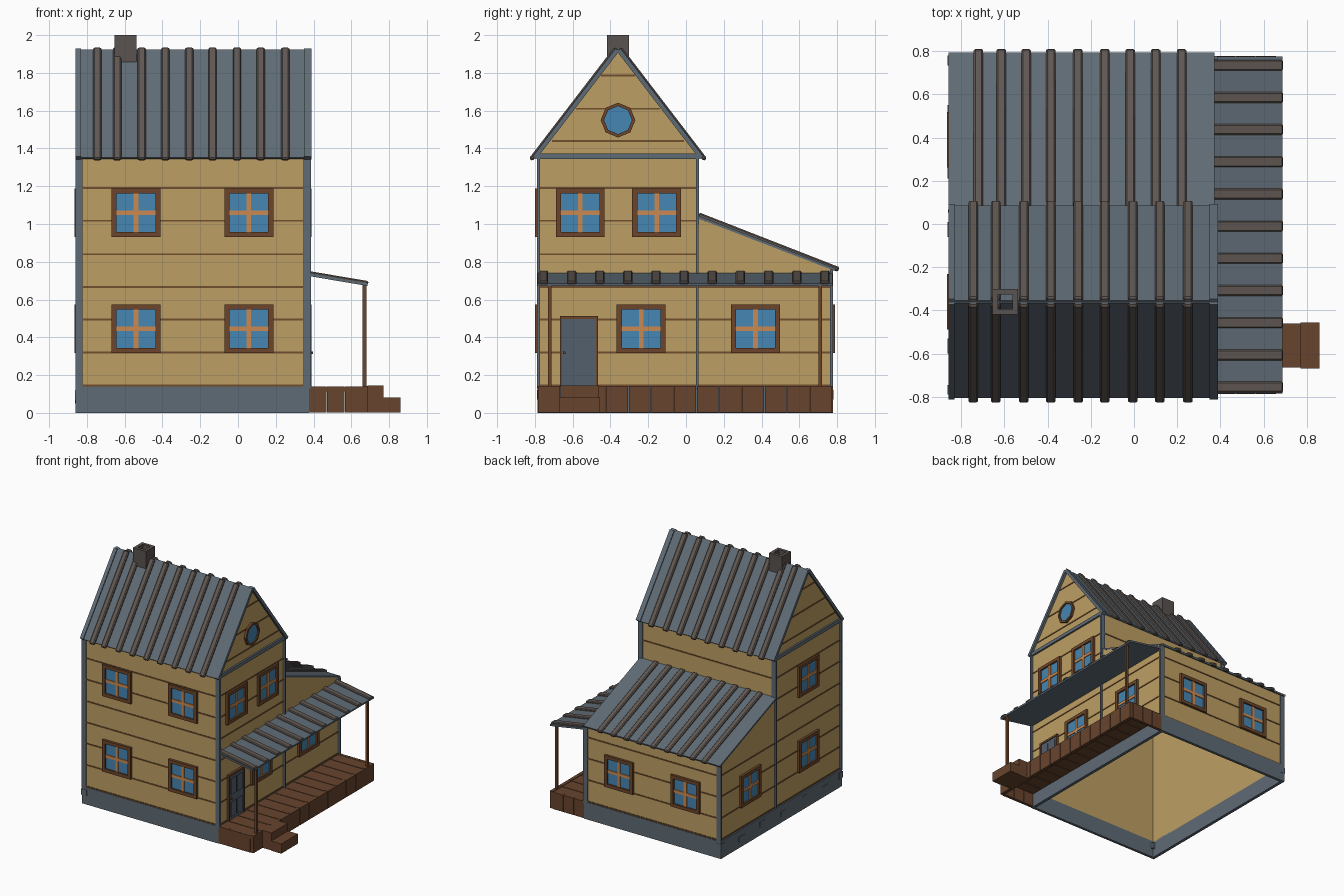
import bpy, bmesh, math
from mathutils import Vector

if "Cube" in bpy.data.objects:
    bpy.data.objects.remove(bpy.data.objects["Cube"])


def mat(name, r, g, b):
    m = bpy.data.materials.new(name)
    lin = [((c / 255 + 0.055) / 1.055) ** 2.4 for c in (r, g, b)]
    m.diffuse_color = (*lin, 1)
    m.use_nodes = True
    m.node_tree.nodes["Principled BSDF"].inputs["Base Color"].default_value = m.diffuse_color
    return m


SIDING = mat("tan siding", 190, 159, 99)
SLATE = mat("slate grey", 95, 107, 117)
RIB = mat("rib grey brown", 96, 87, 82)
GROOVE = mat("groove brown", 112, 78, 46)
FRAME = mat("frame brown", 108, 69, 42)
DECK = mat("deck brown", 104, 68, 46)
GLASS = mat("window blue", 70, 134, 178)
MUNTIN = mat("muntin orange", 202, 138, 82)
CHIM = mat("chimney grey", 90, 83, 80)
DOOR = mat("door grey", 84, 96, 108)


class Part:
    """Collects prisms into one object."""
    def __init__(self, name, material):
        self.name, self.material, self.bm = name, material, bmesh.new()

    def prism(self, pts, axis, lo, hi):
        # pts are (y,z) for axis x, (x,z) for axis y
        def co(p, t):
            return (t, p[0], p[1]) if axis == 'x' else (p[0], t, p[1])
        a = [self.bm.verts.new(co(p, lo)) for p in pts]
        b = [self.bm.verts.new(co(p, hi)) for p in pts]
        self.bm.faces.new(a)
        self.bm.faces.new(b[::-1])
        for i in range(len(pts)):
            j = (i + 1) % len(pts)
            self.bm.faces.new((a[i], b[i], b[j], a[j]))
        return self

    def box(self, x0, x1, y0, y1, z0, z1):
        return self.prism([(y0, z0), (y1, z0), (y1, z1), (y0, z1)], 'x', x0, x1)

    def slab(self, p, q, t0, t1, axis, lo, hi):
        # sloped board between profile points p and q, offset t0..t1 upwards
        p, q = Vector(p), Vector(q)
        d = (q - p).normalized()
        n = Vector((-d.y, d.x))
        if n.y < 0:
            n = -n
        return self.prism([p + n * t0, q + n * t0, q + n * t1, p + n * t1], axis, lo, hi)

    def on(self, wall, u0, u1, z0, z1, n0, n1):
        # box on a wall, n measured outwards
        axis, s, plane = wall
        a, b = sorted((plane + s * n0, plane + s * n1))
        return self.box(a, b, u0, u1, z0, z1) if axis == 'x' else self.box(u0, u1, a, b, z0, z1)

    def done(self, bevel=0):
        bm = self.bm
        if bevel:
            bmesh.ops.bevel(bm, geom=bm.edges[:], offset=bevel, segments=1, affect='EDGES')
        bmesh.ops.recalc_face_normals(bm, faces=bm.faces[:])
        me = bpy.data.meshes.new(self.name)
        bm.to_mesh(me)
        bm.free()
        me.materials.append(self.material)
        bpy.context.collection.objects.link(bpy.data.objects.new(self.name, me))


# wall planes: axis, outward sign, position
XL, XR, YF, YM, YB = -0.845, 0.37, -0.78, 0.06, 0.77
FRONT, BACK, UPBACK = ('y', -1, YF), ('y', 1, YB), ('y', 1, YM)
RIGHT, LEFT = ('x', 1, XR), ('x', -1, XL)
RY, RZ, EZ = -0.36, 1.92, 1.36

# walls (hollow shell, open underneath)
walls = Part("walls", SIDING)
side = [(YF, 0.13), (YB, 0.13), (YB, 0.765), (YM, 1.03), (YM, EZ), (RY, RZ - 0.005), (YF, EZ)]
walls.prism(side, 'x', XR - 0.01, XR).prism(side, 'x', XL, XL + 0.01)
walls.on(FRONT, XL, XR, 0.13, EZ, -0.01, 0)
walls.on(UPBACK, XL, XR, 1.0, EZ, -0.01, 0)
walls.on(BACK, XL, XR, 0.13, 0.765, -0.01, 0)
walls.done()

# siding seams
seams = Part("siding_seams", GROOVE)
for z in (0.145, 0.32, 0.495, 0.667, 0.84, 1.017, 1.19):
    seams.on(FRONT, XL, XR, z - 0.005, z + 0.005, 0, 0.004)
    for w in (LEFT, RIGHT):
        seams.on(w, YF, YB if z < 0.7 else YM, z - 0.005, z + 0.005, 0, 0.004)
    if z < 0.7:
        seams.on(BACK, XL, XR, z - 0.005, z + 0.005, 0, 0.004)
seams.on(UPBACK, XL, XR, 1.185, 1.195, 0, 0.004)
for z in (1.44, 1.61, 1.787):
    h = (RZ - z) / (RZ - EZ) * 0.42 - 0.01
    for w in (LEFT, RIGHT):
        seams.on(w, RY - h, RY + h, z - 0.005, z + 0.005, 0, 0.004)
seams.done()

# foundation and its few raised stones
base = Part("foundation", SLATE)
base.box(-0.86, XR + 0.005, -0.787, -0.765, 0, 0.14).box(-0.86, XR + 0.005, 0.755, 0.778, 0, 0.14)
base.box(-0.86, -0.835, -0.787, 0.778, 0, 0.14).box(0.35, XR + 0.005, -0.787, 0.778, 0, 0.14)
for y in (-0.79, 0.735):
    base.box(-0.864, -0.815, y, y + 0.045, 0.07, 0.12)
for i in range(5):
    base.box(-0.863, -0.85, -0.6 + i * 0.27, -0.53 + i * 0.27, 0.05 + 0.02 * (i % 2), 0.09 + 0.02 * (i % 2))
base.done()

# corner trim and gable bands
trim = Part("corner_trim", SLATE)
for x0, x1 in ((-0.86, -0.822), (0.347, 0.386)):
    trim.box(x0, x1, -0.788, -0.772, 0.13, EZ)
    trim.box(x0, x1, 0.052, 0.068, 1.0, EZ)
    trim.box(x0, x1, 0.762, 0.778, 0.13, 0.76)
for w in (LEFT, RIGHT):
    trim.on(w, 0.054, 0.066, 0.13, 1.05, 0, 0.016)
    trim.on(w, -0.785, 0.066, 1.343, 1.372, 0, 0.014)
trim.done()

# main roof: two slopes, barge edges and ribs
roof = Part("main_roof", SLATE)
ribs = Part("main_roof_ribs", RIB)
for s in (-1, 1):
    eave, top = (RY + s * 0.44, 1.347), (RY, RZ)
    roof.slab(eave, top, -0.004, 0.008, 'x', -0.835, 0.355)
    for x0, x1 in ((-0.86, -0.83), (0.35, 0.39)):
        roof.slab(eave, top, -0.008, 0.016, 'x', x0, x1)
    for x in (-0.745, -0.64, -0.51, -0.385, -0.258, -0.135, -0.005, 0.12, 0.25):
        ribs.slab((RY + s * 0.452, 1.333), (RY, RZ + 0.003), 0, 0.024, 'x', x - 0.022, x + 0.022)
roof.done()
ribs.done(0.007)

# lean-to roof
lean = Part("lean_to_roof", SLATE)
lean.slab((YM, 1.035), (0.79, 0.755), -0.004, 0.01, 'x', -0.86, 0.372)
lean.done()
ribs = Part("lean_to_ribs", RIB)
for x in (-0.72, -0.615, -0.5, -0.385, -0.26, -0.135, -0.018, 0.1, 0.22):
    ribs.slab((YM, 1.035), (0.803, 0.745), 0.002, 0.028, 'x', x - 0.022, x + 0.022)
ribs.done(0.007)

# porch roof
P, Q = (0.36, 0.727), (0.685, 0.672)
Part("porch_roof", SLATE).slab(P, Q, 0, 0.014, 'y', -0.785, 0.775).done()
ribs = Part("porch_roof_ribs", RIB)
for i in range(11):
    y = -0.755 + i * 0.149
    ribs.slab(P, (0.687, 0.672), 0.006, 0.026, 'y', y - 0.025, y + 0.025)
ribs.done(0.006)

# porch posts
posts = Part("porch_posts", FRAME)
for y in (-0.722, 0.71):
    posts.box(0.66, 0.68, y - 0.009, y + 0.009, 0.13, 0.68)
posts.done()

# porch deck boards and skirt blocks
deck = Part("porch_deck", DECK)
N = 13
step = 1.56 / N
for i in range(N):
    y = -0.785 + i * step
    deck.box(0.372, 0.68, y + 0.003, y + step - 0.003, 0.112, 0.138)
    deck.box(0.66, 0.688, y + 0.002, y + step - 0.002, 0.003, 0.142)
for i in range(3):
    x = 0.376 + i * 0.095
    for y in (-0.787, 0.753):
        deck.box(x, x + 0.092, y, y + 0.024, 0.003, 0.14)
deck.done()
steps = Part("porch_steps", DECK)
steps.box(0.685, 0.77, -0.665, -0.46, 0.003, 0.146).box(0.77, 0.86, -0.67, -0.455, 0.003, 0.082)
steps.done()

# windows: frame, glass and cross bars
frames, glass, bars = Part("window_frames", FRAME), Part("window_glass", GLASS), Part("window_bars", MUNTIN)


def window(w, u, z, r=0.129, t=0.027):
    i = r - t
    frames.on(w, u - r, u + r, z + i, z + r, -0.004, 0.02).on(w, u - r, u + r, z - r, z - i, -0.004, 0.02)
    frames.on(w, u - r, u - i, z - i, z + i, -0.004, 0.02).on(w, u + i, u + r, z - i, z + i, -0.004, 0.02)
    glass.on(w, u - i, u + i, z - i, z + i, 0, 0.007)
    bars.on(w, u - 0.012, u + 0.012, z - i, z + i, 0.004, 0.014)
    bars.on(w, u - i, u + i, z - 0.012, z + 0.012, 0.004, 0.014)


LO, HI = 0.445, 1.06
for u in (-0.54, 0.058):
    window(FRONT, u, LO)
    window(FRONT, u, HI)
    window(BACK, u, LO)
for w, u, z in ((RIGHT, -0.56, HI), (RIGHT, -0.156, HI), (RIGHT, -0.238, LO), (RIGHT, 0.368, LO),
                (LEFT, -0.36, LO), (LEFT, -0.36, HI), (LEFT, 0.39, LO)):
    window(w, u, z)


# octagonal gable window
def octagon(r):
    return [(RY + r * math.sin(k * math.pi / 4), 1.55 + r * math.cos(k * math.pi / 4)) for k in range(8)]


outer, inner = octagon(0.092), octagon(0.074)
for k in range(8):
    j = (k + 1) % 8
    frames.prism([outer[k], outer[j], inner[j], inner[k]], 'x', XR - 0.004, XR + 0.018)
glass.prism(inner, 'x', XR, XR + 0.008)
frames.done()
glass.done()
bars.done()

# front door with panels, surround and knob
door = Part("door", DOOR).on(RIGHT, -0.658, -0.475, 0.14, 0.5, 0, 0.012)
for u0, u1 in ((-0.64, -0.574), (-0.559, -0.493)):
    for z0, z1 in ((0.165, 0.285), (0.345, 0.475)):
        door.on(RIGHT, u0, u1, z0, z1, 0.01, 0.018)
door.done()
sur = Part("door_surround", FRAME)
sur.on(RIGHT, -0.668, -0.656, 0.14, 0.51, 0, 0.018).on(RIGHT, -0.477, -0.465, 0.14, 0.51, 0, 0.018)
sur.on(RIGHT, -0.668, -0.465, 0.498, 0.514, 0, 0.018)
sur.on(RIGHT, -0.65, -0.638, 0.312, 0.326, 0.01, 0.028)
sur.done()

# chimney with open flue
ch = Part("chimney", CHIM)
x0, x1, y0, y1, t = -0.655, -0.538, -0.418, -0.302, 0.025
ch.box(x0, x1, y0, y0 + t, 1.8, 2).box(x0, x1, y1 - t, y1, 1.8, 2)
ch.box(x0, x0 + t, y0 + t, y1 - t, 1.8, 2).box(x1 - t, x1, y0 + t, y1 - t, 1.8, 2)
ch.done()
